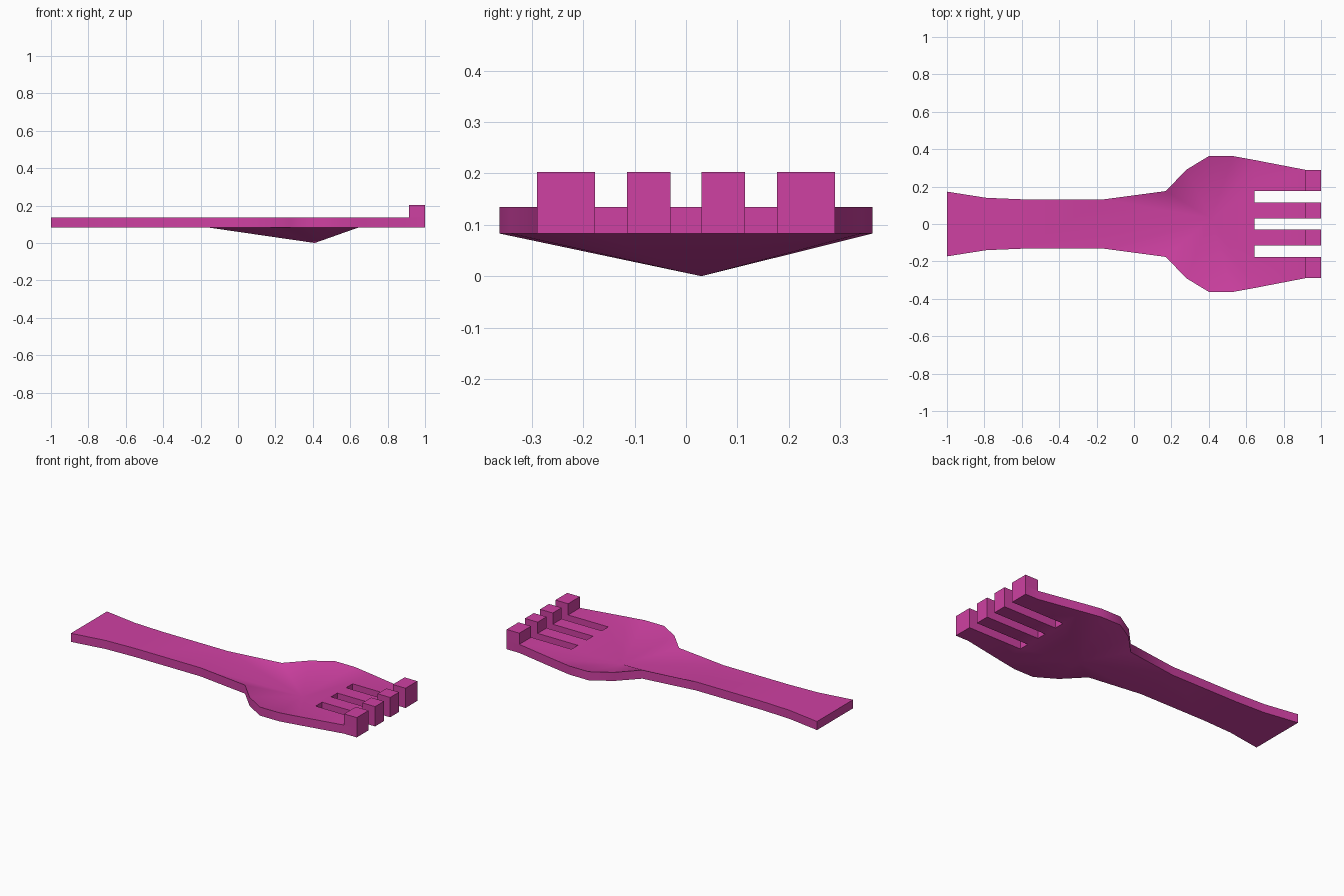
import bpy
import bmesh
import math

cube = bpy.data.objects.get("Cube")
if cube:
    bpy.data.objects.remove(cube, do_unlink=True)

BOTTOM, THICK, TIP_RISE = 0.083, 0.052, 0.068
TINE_ROOT, TIP_START, TIP_END = 0.645, 0.915, 1.0

# Half outlines (x, half width)
handle = [(-1, 0.173), (-0.79, 0.14), (-0.6, 0.132), (-0.16, 0.132)]
bowl = [(-0.16, 0.132), (0.17, 0.176), (0.28, 0.29), (0.4, 0.363),
        (0.53, 0.363), (TINE_ROOT, 0.342)]
# Each tine: inner and outer edge at the root, outer edge at the tip
tines = [(0.03, 0.115, 0.115), (0.177, 0.342, 0.29)]

pink = bpy.data.materials.new("pink plastic")
pink.use_nodes = True
colour = (0.62, 0.052, 0.36, 1)
pink.diffuse_color = colour
pink.node_tree.nodes["Principled BSDF"].inputs["Base Color"].default_value = colour

bm = bmesh.new()


def face(points):
    return bm.faces.new([bm.verts.new((p[0], p[1], p[2] if len(p) > 2 else BOTTOM))
                         for p in points])


# Handle strips
for (x0, w0), (x1, w1) in zip(handle, handle[1:]):
    face([(x0, -w0), (x1, -w1), (x1, w1), (x0, w0)])

# Bowl: a fan around one lowered point
root_ys = [-0.177, -0.115, -0.03, 0.03, 0.115, 0.177]
rim = [(x, -w) for x, w in bowl]
rim += [(TINE_ROOT, y) for y in root_ys]
rim += [(x, w) for x, w in reversed(bowl)]
for a, b in zip(rim, rim[1:] + rim[:1]):
    face([(0.41, 0.03, 0.0), a, b])

# Tines, each split where its raised tip begins
for side in (-1, 1):
    for inner, outer, tip in tines:
        face([(TINE_ROOT, side * inner), (TINE_ROOT, side * outer),
              (TIP_START, side * tip), (TIP_START, side * inner)])
        face([(TIP_START, side * inner), (TIP_START, side * tip),
              (TIP_END, side * tip), (TIP_END, side * inner)])

bmesh.ops.remove_doubles(bm, verts=bm.verts[:], dist=0.0005)
bmesh.ops.recalc_face_normals(bm, faces=bm.faces[:])


def raise_faces(faces, height):
    result = bmesh.ops.extrude_face_region(bm, geom=faces)["geom"]
    verts = [g for g in result if isinstance(g, bmesh.types.BMVert)]
    bmesh.ops.translate(bm, verts=verts, vec=(0, 0, height))
    return [g for g in result if isinstance(g, bmesh.types.BMFace)]


# Thicken the sheet, then raise the tips
top = raise_faces(bm.faces[:], THICK)
raise_faces([f for f in top if f.calc_center_median().x > TIP_START], TIP_RISE)
bmesh.ops.recalc_face_normals(bm, faces=bm.faces[:])

mesh = bpy.data.meshes.new("fork")
bm.to_mesh(mesh)
bm.free()
mesh.materials.append(pink)
fork = bpy.data.objects.new("fork", mesh)
bpy.context.collection.objects.link(fork)

bpy.ops.object.select_all(action="DESELECT")
fork.select_set(True)
bpy.context.view_layer.objects.active = fork
bpy.ops.object.shade_smooth_by_angle(angle=math.radians(50))
